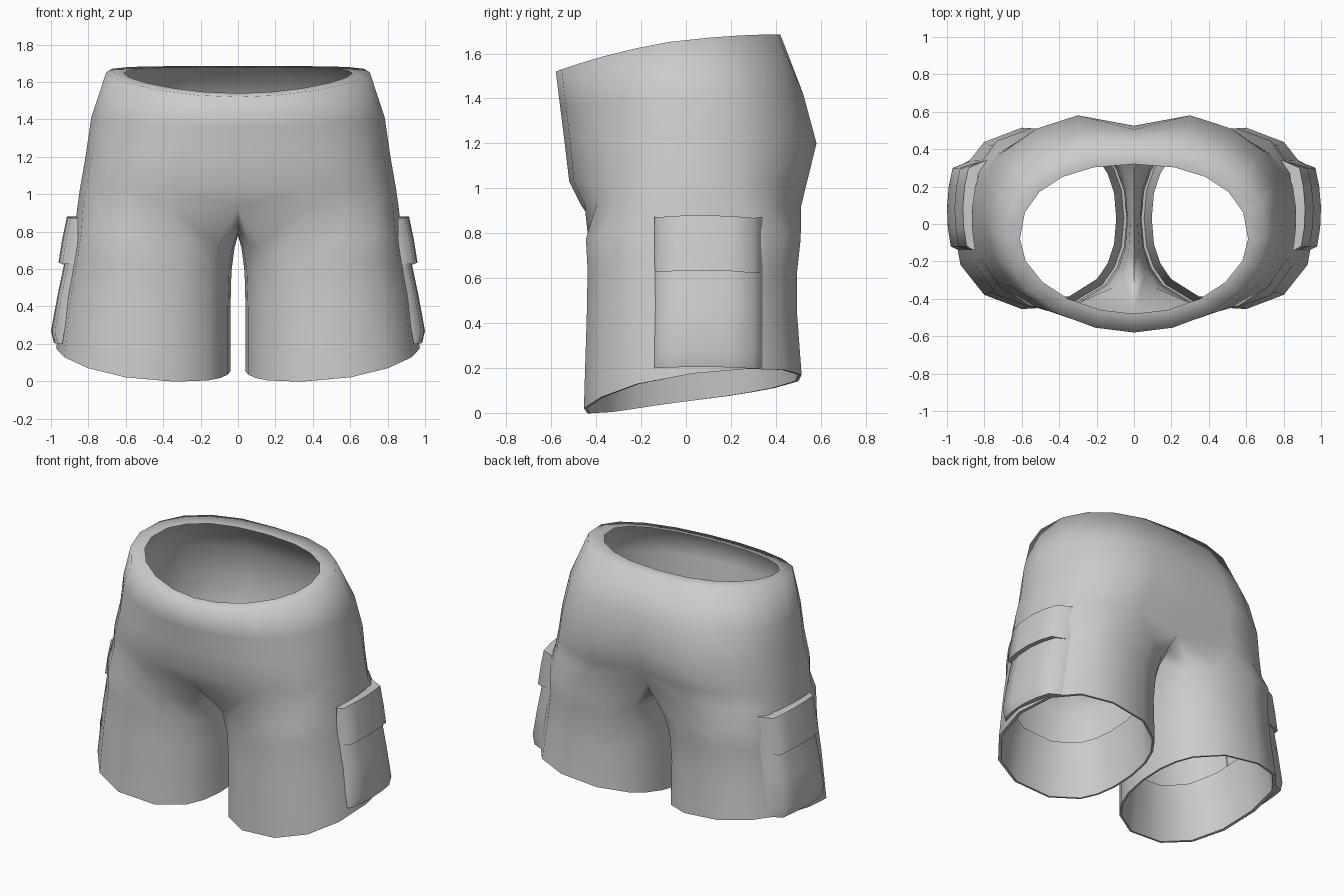
import bpy, bmesh, math
from math import sin, cos, radians, copysign

if "Cube" in bpy.data.objects:
    bpy.data.objects.remove(bpy.data.objects["Cube"])

cloth = bpy.data.materials.new("grey_cloth")
cloth.diffuse_color = (0.6, 0.6, 0.6, 1)
cloth.use_nodes = True
cloth.node_tree.nodes["Principled BSDF"].inputs["Base Color"].default_value = cloth.diffuse_color


def spow(v, p):
    return copysign(abs(v) ** p, v)


def finish(name, bm, angle):
    """Turn a right-half bmesh into a mirrored, smooth-shaded object."""
    me = bpy.data.meshes.new(name)
    bm.to_mesh(me)
    bm.free()
    me.materials.append(cloth)
    ob = bpy.data.objects.new(name, me)
    bpy.context.collection.objects.link(ob)
    mod = ob.modifiers.new("mirror", "MIRROR")
    mod.use_clip = True
    bpy.ops.object.select_all(action='DESELECT')
    bpy.context.view_layer.objects.active = ob
    ob.select_set(True)
    bpy.ops.object.modifier_apply(modifier="mirror")
    bpy.ops.object.shade_smooth_by_angle(angle=radians(angle))
    return ob


def bridge(bm, upper, lower, closed):
    n = len(upper)
    for j in range(n if closed else n - 1):
        k = (j + 1) % n
        bm.faces.new((lower[j], lower[k], upper[k], upper[j]))


def half_ring(a, yf, yb, zf, zb, notch, pf, pb):
    """Half of a waist ring, from the front centre round the side to the back centre."""
    pts = []
    for j in range(11):
        t = radians(-90 + 18 * j)
        s = (sin(t) + 1) / 2
        p = pf if j < 5 else pb
        x = a * max(0, cos(t)) ** p if 0 < j < 10 else 0
        y = (yf + yb) / 2 + (yb - yf) / 2 * spow(sin(t), p)
        y -= notch * max(0, 1 - x / 0.28) if j > 5 else 0
        pts.append((x, y, zf + (zb - zf) * (1 - (1 - s) ** 2.3)))
    return pts


# Leg ring angles: 11 outer points, then 5 along the inner thigh
PHI = [radians(-135 + 27 * j) for j in range(11)] + [radians(135 + 15 * k) for k in range(1, 6)]


def leg_ring(x0, x1, y0, y1, zfun, p=0.9):
    cx, cy, a, b = (x0 + x1) / 2, (y0 + y1) / 2, (x1 - x0) / 2, (y1 - y0) / 2
    return [(cx + a * spow(cos(t), p), cy + b * spow(sin(t), p), zfun(t)) for t in PHI]


def hem_z(p):
    return 0.1 + 0.06 * cos(p) + 0.075 * sin(p) + 0.015 * cos(2 * p)


# Shorts body: turned-in waist, hips, crotch and legs
bm = bmesh.new()
waist = [
    (0.61, -0.48, 0.32, 1.54, 1.675, 0.0, 1.04, 0.88),
    (0.705, -0.58, 0.43, 1.52, 1.685, 0.01, 1.04, 0.88),
    (0.785, -0.56, 0.545, 1.36, 1.42, 0.04, 0.95, 0.85),
    (0.815, -0.54, 0.605, 1.20, 1.20, 0.08, 0.86, 0.85),
    (0.845, -0.52, 0.56, 1.03, 1.03, 0.08, 0.78, 0.78),
    (0.86, -0.47, 0.53, 0.93, 0.92, 0.10, 0.72, 0.72),
]
rings = [[bm.verts.new(p) for p in half_ring(*w)] for w in waist]
for u, l in zip(rings, rings[1:]):
    bridge(bm, u, l, False)
crotch = [(0, 0.34, 0.85), (0, 0.19, 0.80), (0, 0.0, 0.78), (0, -0.19, 0.80), (0, -0.36, 0.85)]
upper = rings[-1] + [bm.verts.new(p) for p in crotch]
legs = [
    leg_ring(0.018, 0.872, -0.45, 0.515, lambda p: 0.765 + 0.05 * cos(p), 0.74),
    leg_ring(0.035, 0.895, -0.443, 0.50, lambda p: 0.63 + 0.04 * cos(p), 0.82),
    leg_ring(0.04, 0.935, -0.447, 0.50, lambda p: 0.43 + 0.03 * cos(p), 0.86),
    leg_ring(0.04, 0.972, -0.46, 0.52, hem_z, 0.86),
]
for pts in legs:
    lower = [bm.verts.new(p) for p in pts]
    bridge(bm, upper, lower, True)
    upper = lower
finish("shorts_body", bm, 100)

# Thin lining folded up inside each leg opening
bm = bmesh.new()
upper = [bm.verts.new(p) for p in legs[-1]]
for d, h in ((0.014, 0.0), (0.055, 0.38)):
    lower = [bm.verts.new(p) for p in leg_ring(0.04 + d, 0.972 - d * 1.6, -0.46 + d, 0.52 - d,
                                               lambda p: hem_z(p) + h, 0.86)]
    bridge(bm, upper, lower, True)
    upper = lower
finish("leg_lining", bm, 50)


def leg_x(y, z):
    """Outer surface of the leg at a given depth and height."""
    f = min(1, max(0, (z - 0.19) / 0.54))
    x1 = 0.970 - 0.085 * f
    b, cx = 0.49 - 0.02 * f, 0.506 - 0.04 * f
    s = min(1, abs(y - 0.03) / b) ** (1 / 0.86)
    return cx + (x1 - cx) * math.sqrt(1 - s * s) ** 0.86


# Side pockets: soft panels whose borders melt into the leg
YS = [-0.12, -0.02, 0.09, 0.20, 0.30]


def panel(name, rows, bow):
    """rows: (outer x, z) from top to bottom."""
    bm = bmesh.new()
    grid = []
    for x, z in rows:
        row = []
        for y in YS:
            u = (y - 0.07) / 0.23
            zz = z - bow * u * u
            row.append((max(x - 0.03 * u * u, leg_x(y, zz) + 0.006), y, zz))
        z0 = row[0][2]
        row = [(leg_x(-0.14, z0) - 0.012, -0.14, z0)] + row + [(leg_x(0.34, z0) - 0.012, 0.34, z0)]
        grid.append(row)
    # top and bottom edges return to the leg
    top, bottom = [[(leg_x(p[1], p[2]) - 0.02, p[1], p[2]) for p in r] for r in (grid[0], grid[-1])]
    grid = [top] + grid + [bottom]
    vs = [[bm.verts.new(p) for p in row] for row in grid]
    for u, l in zip(vs, vs[1:]):
        bridge(bm, u, l, False)
    finish(name, bm, 65)


panel("pocket_flap", [(0.915, 0.88), (0.94, 0.76), (0.96, 0.635)], 0.012)
panel("pocket_pouch", [(0.925, 0.65), (0.965, 0.46), (1.0, 0.27), (0.985, 0.205)], 0.008)
